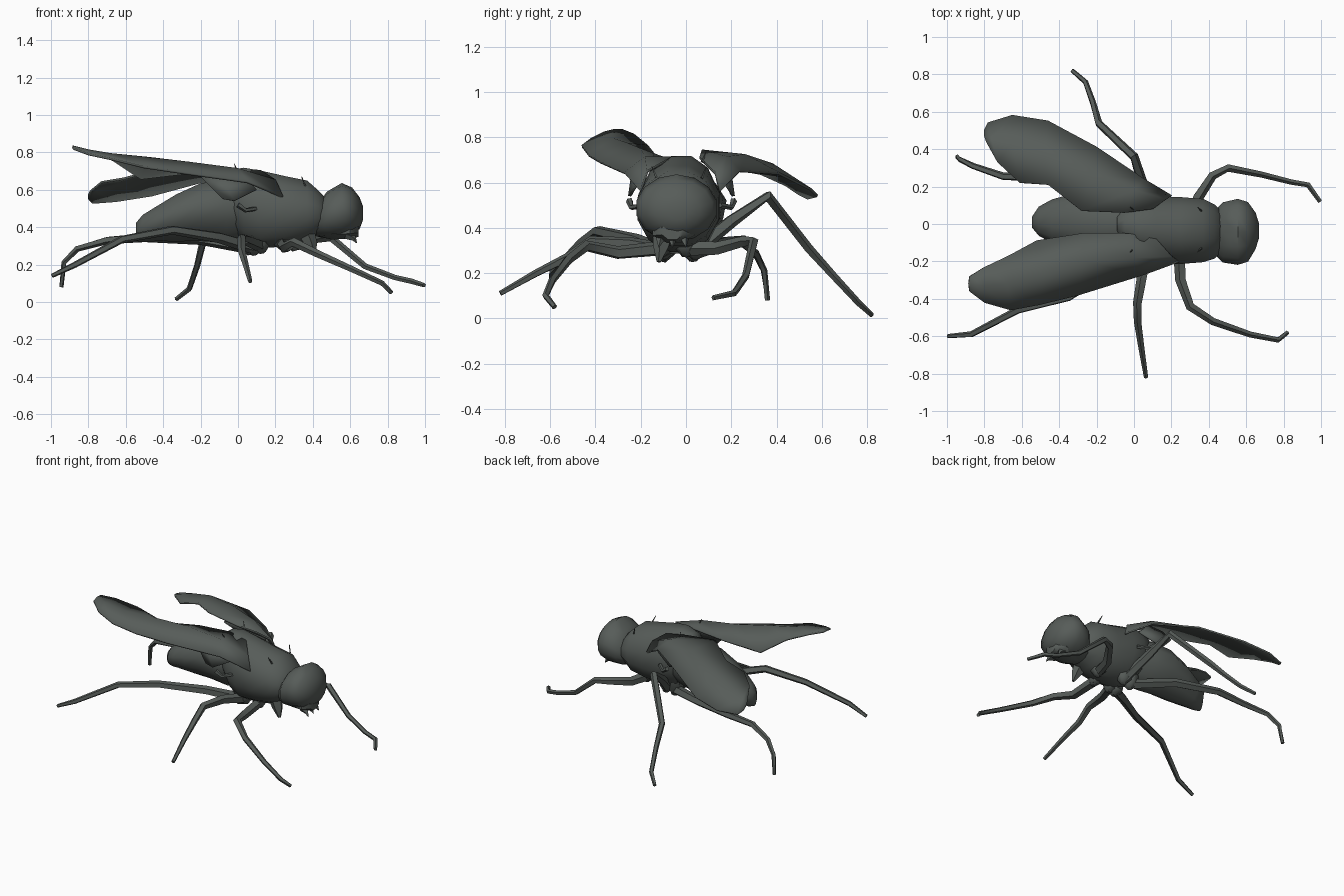
import bpy, bmesh, math
from mathutils import Vector

mat = bpy.data.materials.new("dark grey green")
mat.diffuse_color = (0.095, 0.108, 0.1, 1)


def finish(bm, name, angle=50):
    bmesh.ops.recalc_face_normals(bm, faces=bm.faces)
    me = bpy.data.meshes.new(name)
    bm.to_mesh(me)
    bm.free()
    me.materials.append(mat)
    ob = bpy.data.objects.new(name, me)
    bpy.context.collection.objects.link(ob)
    bpy.ops.object.select_all(action='DESELECT')
    ob.select_set(True)
    bpy.context.view_layer.objects.active = ob
    bpy.ops.object.shade_smooth_by_angle(angle=math.radians(angle))
    return ob


def skin(bm, rings):
    n = len(rings[0])
    for a, b in zip(rings, rings[1:]):
        for i in range(n):
            bm.faces.new((a[i], a[(i + 1) % n], b[(i + 1) % n], b[i]))
    bm.faces.new(rings[0])
    bm.faces.new(rings[-1][::-1])


# Body sections along x: (x, centre y, centre z, half width, half height); keel narrows the belly
def body(name, sections, n=12, keel=0.0):
    bm = bmesh.new()
    rings = []
    for x, cy, cz, ry, rz in sections:
        ring = []
        for i in range(n):
            t = 2 * math.pi * (i + 0.5) / n
            w = ry * (1 + keel * min(0, math.sin(t)))
            ring.append(bm.verts.new((x, cy + w * math.cos(t), cz + rz * math.sin(t))))
        rings.append(ring)
    skin(bm, rings)
    return finish(bm, name)


# Tapered tube through points
def tube(name, pts, radii, n=5):
    bm = bmesh.new()
    P = [Vector(p) for p in pts]
    rings = []
    for k, p in enumerate(P):
        d = (P[min(k + 1, len(P) - 1)] - P[max(k - 1, 0)]).normalized()
        u = d.cross(Vector((0.1, 0.2, 1))).normalized()
        v = d.cross(u)
        rings.append([bm.verts.new(p + radii[k] * (u * math.cos(t) + v * math.sin(t)))
                      for t in (2 * math.pi * i / n for i in range(n))])
    skin(bm, rings)
    return finish(bm, name)


# Wing as rows of leading, middle and trailing points
def wing(name, rows):
    bm = bmesh.new()
    V = [[bm.verts.new(p) for p in r] for r in rows]
    for a, b in zip(V, V[1:]):
        for i in range(2):
            bm.faces.new((a[i], a[i + 1], b[i + 1], b[i]))
    ob = finish(bm, name)
    m = ob.modifiers.new("thickness", 'SOLIDIFY')
    m.thickness = 0.012
    m.offset = 0
    return ob


# Thorax, abdomen and head
body("thorax", [(0.48, -0.04, 0.46, 0.10, 0.09), (0.43, -0.04, 0.48, 0.15, 0.12),
                (0.37, -0.035, 0.485, 0.175, 0.17), (0.25, -0.035, 0.485, 0.185, 0.195),
                (0.12, -0.03, 0.495, 0.185, 0.215), (0.03, -0.02, 0.52, 0.165, 0.205),
                (-0.05, -0.01, 0.56, 0.12, 0.15), (-0.09, 0, 0.6, 0.05, 0.08)])
body("abdomen", [(0.06, 0, 0.48, 0.12, 0.14), (-0.06, 0, 0.485, 0.17, 0.175),
                 (-0.2, 0.01, 0.48, 0.175, 0.16), (-0.33, 0.012, 0.45, 0.155, 0.13),
                 (-0.44, 0.015, 0.417, 0.12, 0.095), (-0.51, 0.015, 0.393, 0.08, 0.075),
                 (-0.545, 0.01, 0.375, 0.03, 0.05)], keel=0.35)
body("head", [(0.42, -0.045, 0.43, 0.11, 0.08), (0.475, -0.045, 0.465, 0.165, 0.125),
              (0.555, -0.042, 0.488, 0.181, 0.148), (0.61, -0.042, 0.485, 0.163, 0.127),
              (0.65, -0.037, 0.475, 0.1, 0.085), (0.667, -0.035, 0.475, 0.045, 0.04)], 14)
body("lower_face", [(0.43, -0.05, 0.38, 0.06, 0.03), (0.5, -0.05, 0.38, 0.09, 0.05),
                    (0.6, -0.055, 0.385, 0.10, 0.05), (0.645, -0.06, 0.385, 0.05, 0.04)], 8)
for dy in (-0.05, 0, 0.05):
    tube("mouth_bristle", [(0.58, -0.06 + dy, 0.36), (0.62, -0.06 + dy * 1.1, 0.34),
                           (0.635, -0.06 + dy * 1.2, 0.315)], [0.025, 0.014, 0.002], 4)
tube("throat_spur", [(0.36, -0.1, 0.38), (0.39, -0.11, 0.31), (0.41, -0.12, 0.25)],
     [0.05, 0.035, 0.01])

# Wings, each in its own pose
wing("right_wing", [
    [(0.24, -0.20, 0.56), (0.2, -0.17, 0.65), (0.12, -0.08, 0.70)],
    [(0.05, -0.27, 0.64), (0.0, -0.18, 0.71), (-0.03, -0.05, 0.71)],
    [(-0.3, -0.38, 0.69), (-0.27, -0.2, 0.745), (-0.27, -0.05, 0.69)],
    [(-0.5, -0.43, 0.72), (-0.48, -0.26, 0.77), (-0.52, -0.09, 0.66)],
    [(-0.66, -0.46, 0.76), (-0.68, -0.32, 0.79), (-0.67, -0.17, 0.76)],
    [(-0.8, -0.42, 0.79), (-0.8, -0.33, 0.81), (-0.8, -0.23, 0.81)],
    [(-0.88, -0.36, 0.82), (-0.885, -0.32, 0.83), (-0.88, -0.28, 0.83)]])
wing("left_wing", [
    [(0.2, 0.15, 0.56), (0.17, 0.13, 0.64), (0.1, 0.08, 0.69)],
    [(0.05, 0.24, 0.65), (0.0, 0.18, 0.71), (-0.05, 0.06, 0.71)],
    [(-0.2, 0.41, 0.64), (-0.22, 0.26, 0.72), (-0.28, 0.07, 0.74)],
    [(-0.46, 0.55, 0.57), (-0.48, 0.38, 0.68), (-0.46, 0.21, 0.70)],
    [(-0.65, 0.58, 0.54), (-0.65, 0.43, 0.63), (-0.61, 0.22, 0.66)],
    [(-0.78, 0.54, 0.53), (-0.76, 0.45, 0.60), (-0.73, 0.33, 0.64)],
    [(-0.8, 0.5, 0.55), (-0.8, 0.47, 0.57), (-0.79, 0.44, 0.59)]])

# Small lobes and balancers behind the wing roots
for s in (-1, 1):
    cy = -0.02
    wing("wing_lobe", [
        [(0.1, cy + s * 0.19, 0.60), (0.06, cy + s * 0.19, 0.64), (0.02, cy + s * 0.17, 0.69)],
        [(-0.02, cy + s * 0.23, 0.54), (-0.06, cy + s * 0.22, 0.61), (-0.1, cy + s * 0.18, 0.68)],
        [(-0.08, cy + s * 0.22, 0.55), (-0.14, cy + s * 0.2, 0.61), (-0.2, cy + s * 0.15, 0.67)]])
    tube("balancer", [(0.1, cy + s * 0.17, 0.5), (0.04, cy + s * 0.22, 0.49),
                      (0.0, cy + s * 0.23, 0.52)], [0.012, 0.012, 0.016])

# Legs: path from hip to foot
legs = {
    "front_left_leg": [(0.3, 0.0, 0.31), (0.34, 0.14, 0.31), (0.42, 0.26, 0.34), (0.5, 0.30, 0.34),
                       (0.68, 0.265, 0.19), (0.84, 0.225, 0.13), (0.93, 0.21, 0.11), (0.995, 0.12, 0.09)],
    "front_right_leg": [(0.24, -0.1, 0.31), (0.25, -0.3, 0.29), (0.3, -0.44, 0.32), (0.42, -0.52, 0.26),
                        (0.62, -0.59, 0.17), (0.77, -0.62, 0.1), (0.82, -0.58, 0.05)],
    "middle_left_leg": [(0.12, 0.04, 0.3), (0.05, 0.2, 0.43), (0.0, 0.36, 0.54), (-0.19, 0.54, 0.31),
                        (-0.22, 0.65, 0.19), (-0.26, 0.76, 0.07), (-0.33, 0.82, 0.015)],
    "middle_right_leg": [(0.12, -0.09, 0.3), (0.05, -0.25, 0.33), (0.02, -0.42, 0.34),
                         (0.02, -0.52, 0.27), (0.04, -0.66, 0.2), (0.065, -0.82, 0.11)],
    "rear_left_leg": [(0.06, 0.03, 0.29), (-0.2, 0.17, 0.335), (-0.5, 0.25, 0.345), (-0.7, 0.255, 0.33),
                      (-0.86, 0.31, 0.285), (-0.93, 0.345, 0.21), (-0.945, 0.36, 0.08)],
    "rear_right_leg": [(0.08, -0.09, 0.29), (-0.1, -0.22, 0.345), (-0.35, -0.39, 0.385),
                       (-0.62, -0.46, 0.335), (-0.87, -0.59, 0.2), (-0.995, -0.6, 0.14)],
}
for name, path in legs.items():
    taper = [0.034, 0.03, 0.025, 0.021, 0.017, 0.015, 0.015]
    tube(name, path, taper[:len(path) - 1] + [0.012])
    # Hip joint
    x, y, z = path[0]
    tube(name.replace("leg", "hip"), [(x, y, z + 0.1), (x, y, z), (x + 0.01, y * 1.15, z - 0.035)],
         [0.06, 0.05, 0.02], 6)

# Bristles on the back and shoulders
for s in (-1, 1):
    for x, z in ((0.0, 0.69), (0.36, 0.62)):
        y = -0.03 + s * 0.1
        tube("bristle", [(x, y, z), (x - 0.02, y + s * 0.02, z + 0.05)], [0.006, 0.002], 4)
